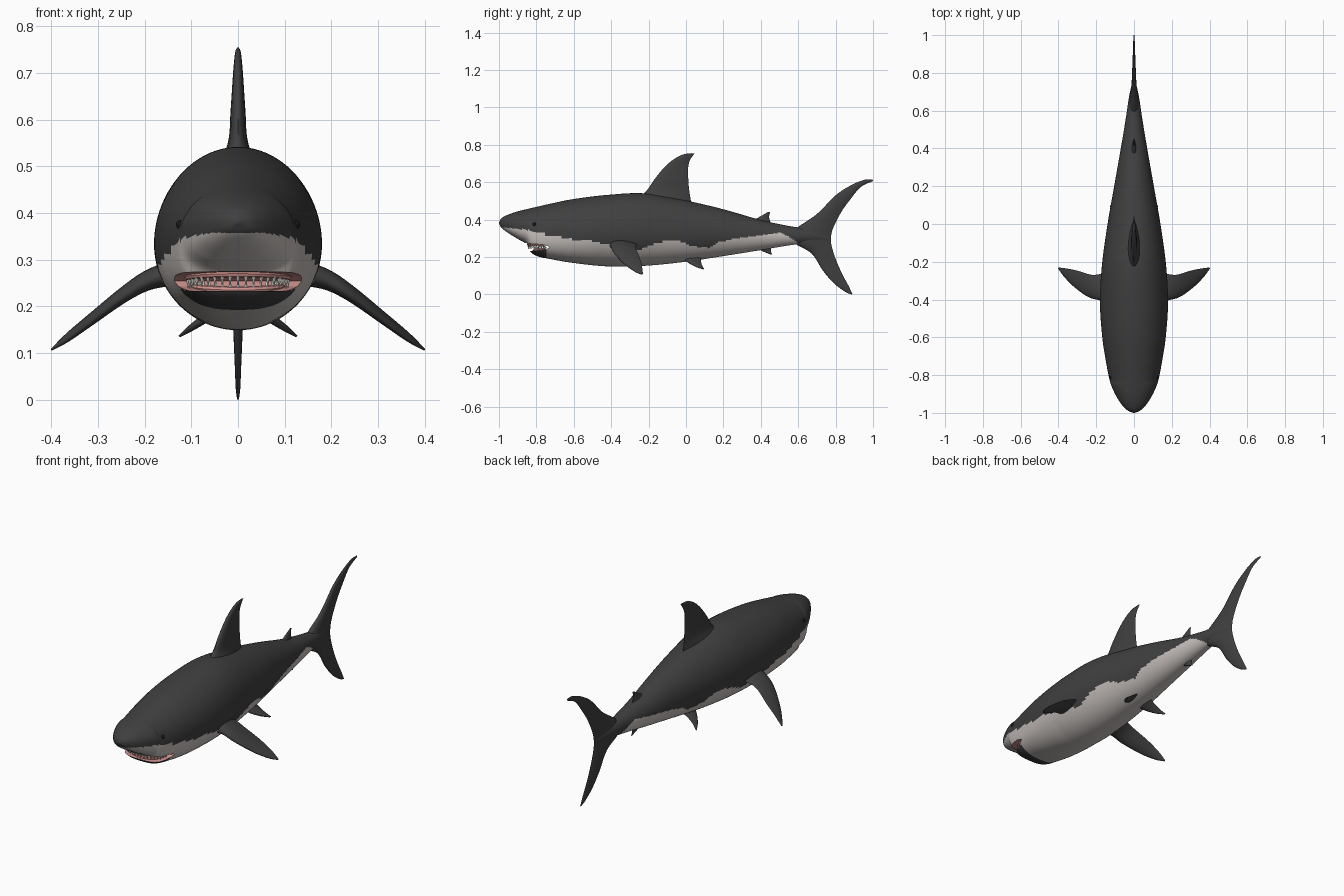
import bpy, bmesh, math
from mathutils import Vector, Matrix

if "Cube" in bpy.data.objects:
    bpy.data.objects.remove(bpy.data.objects["Cube"])


def material(name, rgb):
    m = bpy.data.materials.new(name)
    m.diffuse_color = (*rgb, 1)
    m.use_nodes = True
    m.node_tree.nodes["Principled BSDF"].inputs["Base Color"].default_value = m.diffuse_color
    return m


DARK = material("dark_grey_skin", (0.05, 0.05, 0.05))
PALE = material("pale_belly", (0.56, 0.52, 0.50))
PINK = material("pink_mouth", (0.62, 0.29, 0.27))
WHITE = material("tooth_white", (0.80, 0.78, 0.72))
BLACK = material("eye_black", (0.01, 0.01, 0.01))


def spline(rows, steps):
    """Smooth interpolation through rows of numbers."""
    rows = [Vector(r) for r in rows]
    out = []
    for i in range(len(rows) - 1):
        b, c = rows[i], rows[i + 1]
        a = rows[i - 1] if i else b * 2 - c
        d = rows[i + 2] if i + 2 < len(rows) else c * 2 - b
        for k in range(steps):
            t = k / steps
            out.append((b * 2 + (c - a) * t + (a * 2 - b * 5 + c * 4 - d) * t * t
                        + (b * 3 - a - c * 3 + d) * t ** 3) * 0.5)
    return out + [rows[-1]]


def finish(name, bm, mats, angle=40):
    bmesh.ops.recalc_face_normals(bm, faces=bm.faces[:])
    me = bpy.data.meshes.new(name)
    bm.to_mesh(me)
    bm.free()
    for m in mats:
        me.materials.append(m)
    ob = bpy.data.objects.new(name, me)
    bpy.context.collection.objects.link(ob)
    if angle:
        smooth(ob, angle)
    return ob


def smooth(ob, angle):
    bpy.ops.object.select_all(action='DESELECT')
    bpy.context.view_layer.objects.active = ob
    ob.select_set(True)
    bpy.ops.object.shade_smooth_by_angle(angle=math.radians(angle))


def loft(rings):
    """Closed skin through equal-sized rings of points."""
    bm = bmesh.new()
    vs = [[bm.verts.new(p) for p in r] for r in rings]
    n = len(vs[0])
    for a, b in zip(vs, vs[1:]):
        for i in range(n):
            j = (i + 1) % n
            bm.faces.new((a[i], a[j], b[j], b[i]))
    bm.faces.new(vs[0])
    bm.faces.new(vs[-1])
    return bm


# Body: y, top, bottom, half width
BODY = [(-1.0, .385, .378, .004), (-.985, .408, .355, .037), (-.95, .427, .328, .07),
        (-.90, .444, .297, .10), (-.855, .455, .270, .12), (-.83, .461, .226, .128),
        (-.79, .470, .203, .137), (-.72, .486, .188, .15), (-.60, .510, .168, .168),
        (-.42, .532, .150, .18), (-.22, .540, .153, .17), (0, .502, .175, .14),
        (.2, .455, .205, .105), (.4, .398, .237, .07), (.55, .366, .262, .045),
        (.68, .345, .278, .025), (.76, .315, .285, .006)]
rings = []
for y, top, bot, hw in spline(BODY, 14):
    mid = bot + .48 * (top - bot)
    blunt = 2 + .8 * min(1, max(0, (-y - .45) / .35))   # fuller jaw than back
    ring = []
    for k in range(88):
        a = math.tau * k / 88
        c, s = math.cos(a), math.sin(a)
        p = 2 if s > 0 else blunt
        x = hw * math.copysign(abs(c) ** (2 / p), c)
        z = mid + ((top - mid) if s > 0 else (mid - bot)) * math.copysign(abs(s) ** (2 / p), s)
        ring.append((x, y, z))
    rings.append(ring)
bm = loft(rings)

# Wavy border between dark back and pale belly: y, z
BORDER = [(-1.1, .35), (-.97, .358), (-.85, .345), (-.78, .326), (-.67, .306), (-.59, .29),
          (-.5, .285), (-.4, .26), (-.25, .235), (-.19, .26), (-.11, .29), (-.03, .285),
          (.02, .257), (.13, .25), (.18, .28), (.26, .30), (.4, .315), (.5, .33),
          (.55, .31), (.61, .265), (.63, .1), (2, .1)]
for f in bm.faces:
    c = f.calc_center_median()
    for (y0, z0), (y1, z1) in zip(BORDER, BORDER[1:]):
        if y0 <= c.y < y1:
            limit = z0 + (z1 - z0) * (c.y - y0) / (y1 - y0)
    chin = c.y < -.745 and c.z < .236
    f.material_index = 0 if c.z > limit or chin else 1
body = finish("body", bm, [DARK, PALE, PINK], 0)

# Open mouth cut between the jaws
WEDGE = [(-.95, .277), (-.85, .274), (-.76, .265), (-.728, .254), (-.745, .243),
         (-.80, .233), (-.95, .231)]
bm = loft([[(x, y, z) for y, z in WEDGE] for x in (-.25, .25)])
for f in bm.faces:
    f.material_index = 2
cutter = finish("mouth_cutter", bm, [DARK, PALE, PINK], 0)
cutter.hide_render = True
mod = body.modifiers.new("mouth", 'BOOLEAN')
mod.operation = 'DIFFERENCE'
mod.solver = 'EXACT'
mod.object = cutter
bpy.context.view_layer.objects.active = body
bpy.ops.object.modifier_apply(modifier=mod.name)
bpy.data.objects.remove(cutter)
smooth(body, 40)


def jaw_arc(width, back, depth, z_front, z_back, count):
    pts = []
    for i in range(count):
        a = math.radians(-82 + 164 * i / (count - 1))
        c = math.cos(a)
        pts.append(Vector((width * math.sin(a), back - depth * c, z_back + (z_front - z_back) * c)))
    return pts


# Gums and teeth along each jaw
for jaw, arc, count, length, down in (
        ("upper", (.108, -.745, .098, .270, .262), 19, .024, True),
        ("lower", (.094, -.740, .072, .235, .243), 17, .017, False)):
    path = jaw_arc(*arc, 25)
    gum = []
    for i, p in enumerate(path):
        d = (path[min(i + 1, 24)] - path[max(i - 1, 0)]).normalized()
        side = d.cross(Vector((0, 0, 1))).normalized()
        gum.append([p + side * .008 * math.cos(math.tau * k / 8)
                    + Vector((0, 0, .008 * math.sin(math.tau * k / 8))) for k in range(8)])
    finish(jaw + "_gum", loft(gum), [PINK])
    bm = bmesh.new()
    for p in jaw_arc(*arc, count):
        shift = -length / 2 - .003 if down else length / 2 + .003
        turn = Matrix.Rotation(math.pi if down else 0, 4, 'X')
        bmesh.ops.create_cone(bm, cap_ends=True, segments=6, radius1=.0055, radius2=.0003,
                              depth=length,
                              matrix=Matrix.Translation(p + Vector((0, 0, shift))) @ turn)
    finish(jaw + "_teeth", bm, [WHITE], 20)


def fin(name, lead, trail, thick, side=1, steps=6):
    """Tapered fin lofted from leading and trailing edge points."""
    rows = spline([(*a, *b, t) for a, b, t in zip(lead, trail, thick)], steps)
    mids = [(Vector(r[:3]) + Vector(r[3:6])) / 2 for r in rows]
    rings = []
    for i, r in enumerate(rows):
        a, b, t = Vector(r[:3]), Vector(r[3:6]), r[6]
        span = mids[min(i + 1, len(rows) - 1)] - mids[max(i - 1, 0)]
        n = (b - a).cross(span).normalized()
        ring = []
        for k in range(24):
            ang = math.tau * k / 24
            u = (1 + math.cos(ang)) / 2
            h = t * 2.6 * math.sqrt(max(u, 0)) * (1 - u) * (1 if k < 12 else -1)
            p = a + (b - a) * u + n * h
            ring.append((p.x * side, p.y, p.z))
        rings.append(ring)
    return finish(name, loft(rings), [DARK], 50)


def flat(points):
    return [(0, y, z) for y, z in points]


# Fins on the centre line
fin("dorsal_fin",
    flat([(-.28, .49), (-.215, .55), (-.165, .62), (-.115, .68), (-.065, .723), (-.015, .748), (.03, .755)]),
    flat([(.03, .48), (.018, .55), (.012, .62), (.012, .68), (.02, .715), (.034, .738), (.045, .752)]),
    [.05, .022, .016, .012, .009, .006, .002])
fin("tail_fin",
    flat([(.885, 0), (.85, .015), (.79, .06), (.73, .13), (.67, .22), (.55, .31),
          (.70, .43), (.80, .53), (.885, .585), (.955, .613), (.998, .615)]),
    flat([(.89, .003), (.867, .05), (.84, .10), (.81, .165), (.785, .235), (.775, .29),
          (.785, .35), (.83, .44), (.88, .51), (.935, .575), (1.0, .606)]),
    [.002, .005, .007, .01, .014, .026, .014, .01, .007, .005, .002])
fin("second_dorsal_fin",
    flat([(.35, .39), (.39, .413), (.42, .43), (.44, .442)]),
    flat([(.46, .37), (.447, .40), (.445, .42), (.45, .44)]), [.016, .008, .005, .002])
fin("anal_fin",
    flat([(.37, .25), (.40, .235), (.43, .222), (.455, .213)]),
    flat([(.46, .26), (.455, .242), (.455, .228), (.462, .212)]), [.014, .008, .005, .002])

# Paired fins and eyes
for label, s in (("right", 1), ("left", -1)):
    fin(label + "_pectoral_fin",
        [(.12, -.42, .275), (.19, -.402, .255), (.245, -.385, .22), (.32, -.33, .162),
         (.37, -.278, .124), (.40, -.238, .106)],
        [(.12, -.25, .275), (.18, -.265, .265), (.23, -.268, .245), (.30, -.247, .195),
         (.36, -.235, .148), (.40, -.230, .109)],
        [.03, .022, .016, .011, .007, .002], s)
    fin(label + "_pelvic_fin",
        [(.03, -.02, .20), (.065, .005, .175), (.10, .045, .152), (.125, .088, .135)],
        [(.03, .085, .205), (.065, .08, .183), (.10, .085, .158), (.127, .098, .136)],
        [.014, .010, .007, .002], s)
    bm = bmesh.new()
    bmesh.ops.create_uvsphere(bm, u_segments=16, v_segments=10, radius=.010,
                              matrix=Matrix.Translation((.123 * s, -.81, .375)))
    finish(label + "_eye", bm, [BLACK], 60)
